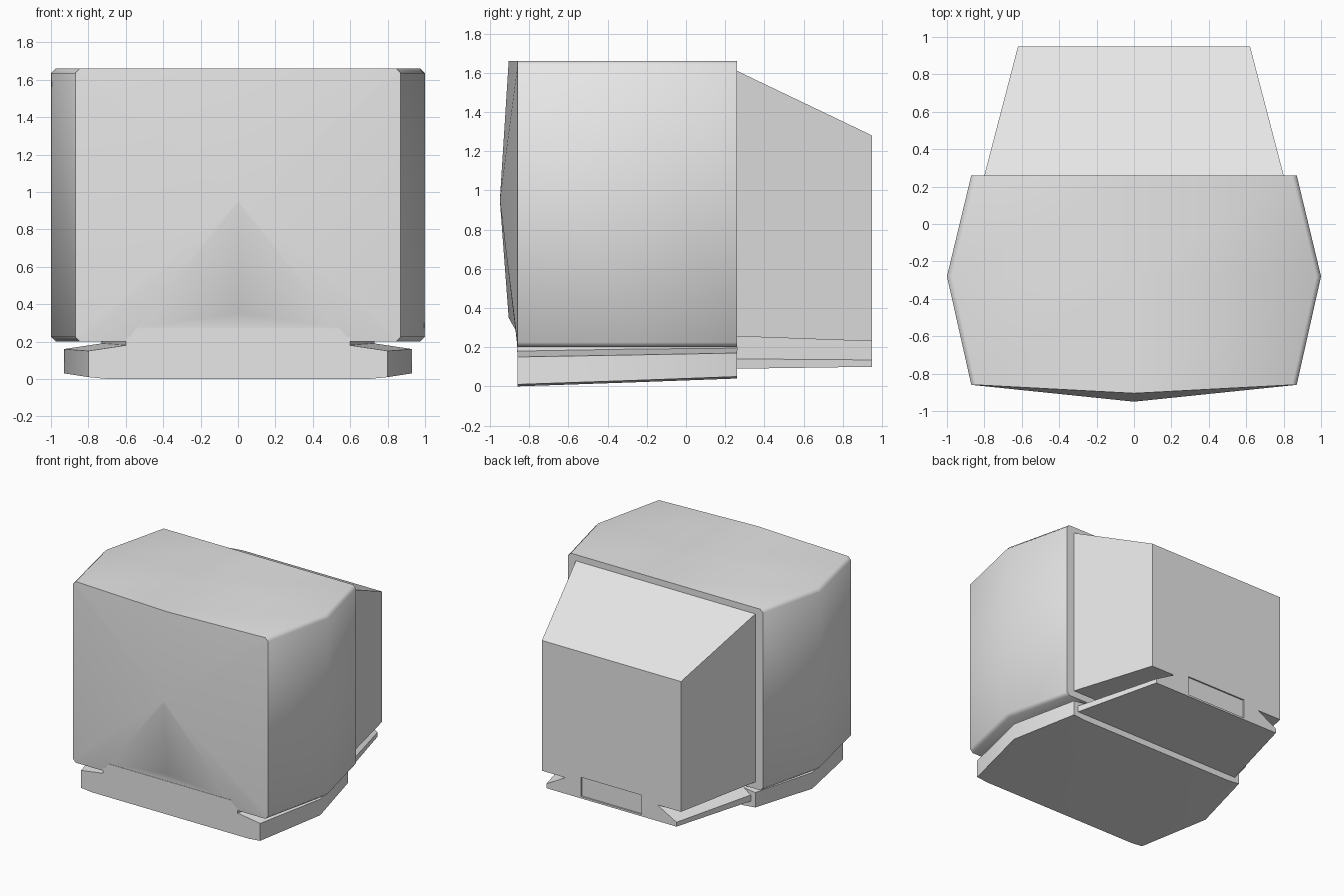
import bpy, bmesh, math

old = bpy.data.objects.get("Cube")
if old:
    bpy.data.objects.remove(old, do_unlink=True)

grey = bpy.data.materials.new("light_grey")
grey.use_nodes = True
grey.diffuse_color = (0.8, 0.8, 0.8, 1)
grey.node_tree.nodes["Principled BSDF"].inputs["Base Color"].default_value = (0.8, 0.8, 0.8, 1)


def finish(bm, name, angle):
    bmesh.ops.recalc_face_normals(bm, faces=bm.faces)
    mesh = bpy.data.meshes.new(name)
    bm.to_mesh(mesh)
    bm.free()
    mesh.materials.append(grey)
    obj = bpy.data.objects.new(name, mesh)
    bpy.context.collection.objects.link(obj)
    bpy.ops.object.select_all(action="DESELECT")
    obj.select_set(True)
    bpy.context.view_layer.objects.active = obj
    if angle:
        bpy.ops.object.shade_smooth_by_angle(angle=math.radians(angle))
    return obj


def loft(bm, stations, cap_front=True):
    """Bridge mirrored half sections; each station is (y, [(x, z), ...])."""
    rings = []
    for y, half in stations:
        ring = half + [(-x, z) for x, z in reversed(half) if x > 0]
        rings.append([bm.verts.new((x, y, z)) for x, z in ring])
    n = len(rings[0])
    for a, b in zip(rings, rings[1:]):
        for i in range(n):
            j = (i + 1) % n
            bm.faces.new((a[i], a[j], b[j], b[i]))
    bm.faces.new(rings[-1])
    if cap_front:
        bm.faces.new(rings[0])
    return rings


def box(name, x0, x1, y0, y1, z0, z1):
    bm = bmesh.new()
    bmesh.ops.create_cube(bm, size=1)
    for v in bm.verts:
        v.co = ((x0 + x1) / 2 + v.co.x * (x1 - x0),
                (y0 + y1) / 2 + v.co.y * (y1 - y0),
                (z0 + z1) / 2 + v.co.z * (z1 - z0))
    return finish(bm, name, 0)


FRONT, MID, BACK, REAR = -0.86, -0.28, 0.26, 0.95
TOP, FLOOR, C = 1.66, 0.2, 0.025

# Main housing: six-sided plan with softened long edges
bm = bmesh.new()
stations = []
for y, w in ((FRONT, 0.87), (MID, 1.0), (BACK, 0.87)):
    stations.append((y, [(0, TOP), (w - C, TOP), (w, TOP - C), (w, FLOOR + C),
                         (w - C, FLOOR), (0.6, FLOOR)]))
ring = loft(bm, stations, cap_front=False)[0]
ring[0].co.y = -0.905

# Bulging front face, fanned from its centre, with a flat strip at the bottom
centre = bm.verts.new((0, -0.95, 0.95))
chin = bm.verts.new((0, -0.905, 0.35))
strip = [bm.verts.new((x, FRONT, 0.27)) for x in (0.6, -0.6)]
edge = ring[:6] + strip + ring[6:]
for i, v in enumerate(edge):
    nxt = edge[(i + 1) % len(edge)]
    if v is strip[0]:
        bm.faces.new((v, nxt, chin))
    else:
        bm.faces.new((v, nxt, centre))
bm.faces.new((centre, strip[0], chin))
bm.faces.new((centre, chin, strip[1]))
bm.faces.new((ring[5], ring[6], strip[1], strip[0]))
finish(bm, "main_housing", 50)

# Front strip
box("front_strip", -0.6, 0.6, FRONT - 0.003, FRONT + 0.1, 0.175, 0.27)

# Base under the main housing, joined to it by a narrower neck
bm = bmesh.new()
stations = []
for y, w, bottom, rim, neck in ((FRONT, 0.8, 0, 0.15, 0.18),
                                (MID, 0.93, 0.02, 0.16, 0.19),
                                (BACK, 0.8, 0.04, 0.17, 0.195)):
    stations.append((y, [(w - 0.2, 0.2), (w - 0.2, neck), (w, rim),
                         (w, bottom + 0.01), (w - 0.1, bottom)]))
loft(bm, stations)
finish(bm, "front_base", 30)

# Rear housing: tapered, with side grooves above its foot
bm = bmesh.new()
stations = []
for y, w, top, under, rim, bottom in ((BACK, 0.8, 1.61, 0.255, 0.14, 0.09),
                                      (REAR, 0.62, 1.28, 0.23, 0.135, 0.10)):
    stations.append((y, [(w, top), (w, under), (w - 0.21, under),
                         (w - 0.04, rim), (w - 0.04, bottom)]))
loft(bm, stations)
rear = finish(bm, "rear_housing", 0)

# Shallow recessed panel in the back
cutter = box("panel_cutter", -0.27, 0.27, REAR - 0.012, REAR + 0.1, 0.115, 0.27)
cutter.hide_render = True
cut = rear.modifiers.new("panel_recess", "BOOLEAN")
cut.operation = "DIFFERENCE"
cut.solver = "EXACT"
cut.object = cutter
bpy.context.view_layer.objects.active = rear
bpy.ops.object.modifier_apply(modifier=cut.name)
bpy.data.objects.remove(cutter, do_unlink=True)
